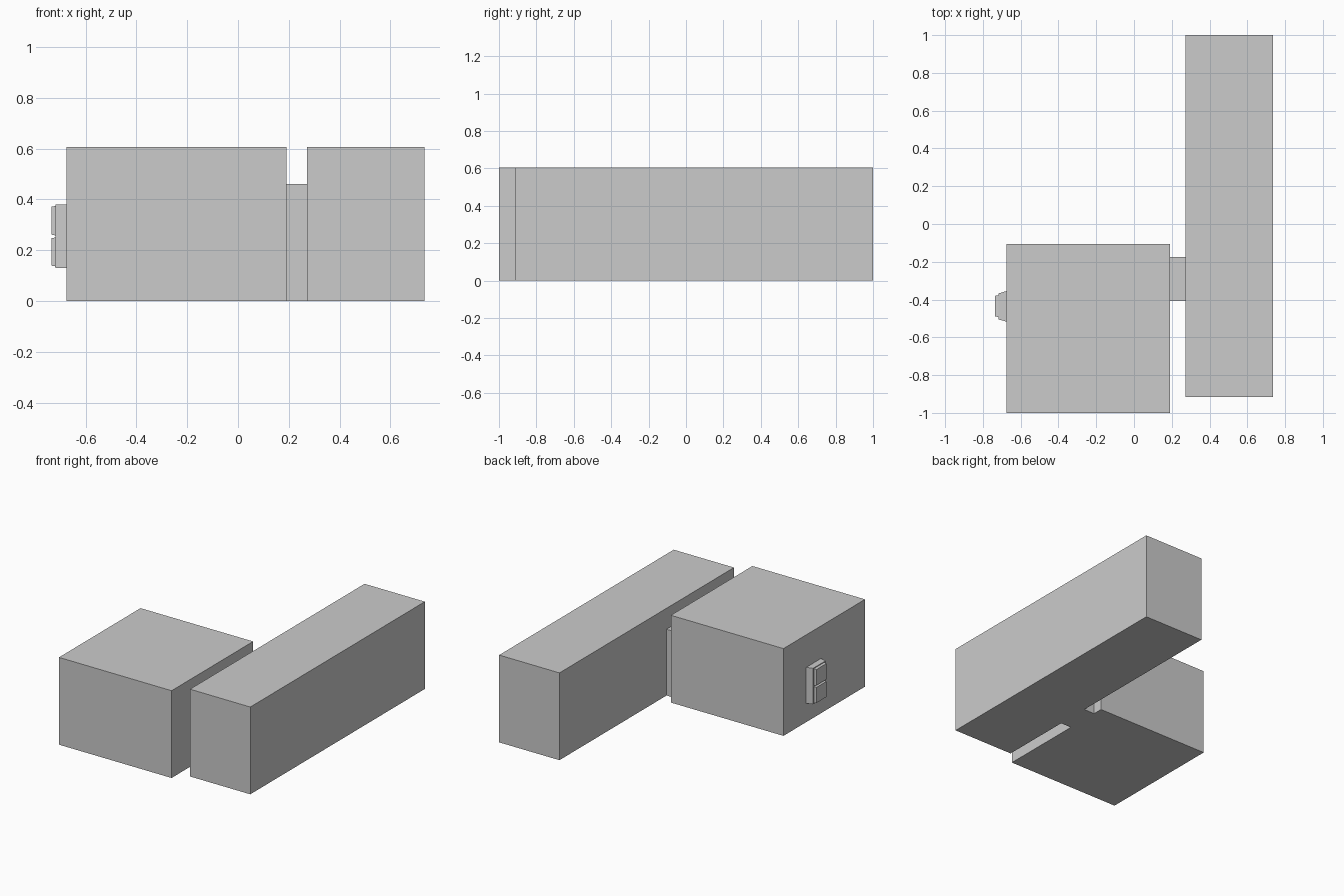
import bpy

if "Cube" in bpy.data.objects:
    bpy.data.objects.remove(bpy.data.objects["Cube"])


def make_prism(name, x_base, x_tip, base, tip):
    """Block along x; base and tip are (y0, y1, z0, z1) rectangles."""
    verts = []
    for x, (y0, y1, z0, z1) in ((x_base, base), (x_tip, tip)):
        verts += [(x, y0, z0), (x, y1, z0), (x, y1, z1), (x, y0, z1)]
    faces = [(0, 3, 2, 1), (4, 5, 6, 7)]
    faces += [(i, (i + 1) % 4, (i + 1) % 4 + 4, i + 4) for i in range(4)]
    if x_tip < x_base:
        faces = [f[::-1] for f in faces]
    mesh = bpy.data.meshes.new(name)
    mesh.from_pydata(verts, [], faces)
    obj = bpy.data.objects.new(name, mesh)
    bpy.context.collection.objects.link(obj)
    return obj


def make_box(name, x0, x1, rect):
    return make_prism(name, x0, x1, rect, rect)


# Two main building blocks and the passage joining them
make_box("wide_block", -0.675, 0.19, (-1.0, -0.105, 0.0, 0.606))
make_box("long_block", 0.272, 0.735, (-0.915, 1.0, 0.0, 0.606))
make_box("link_passage", 0.19, 0.272, (-0.407, -0.175, 0.0, 0.46))

# Tapered bay on the outer wall
make_prism("window_bay", -0.675, -0.718,
           (-0.517, -0.355, 0.13, 0.38), (-0.505, -0.368, 0.13, 0.38))

# Two stacked raised panels on the bay
for name, z0, z1 in (("lower_panel", 0.136, 0.25), ("upper_panel", 0.258, 0.374)):
    make_prism(name, -0.718, -0.735,
               (-0.492, -0.378, z0, z1),
               (-0.490, -0.380, z0 + 0.003, z1 - 0.003))
